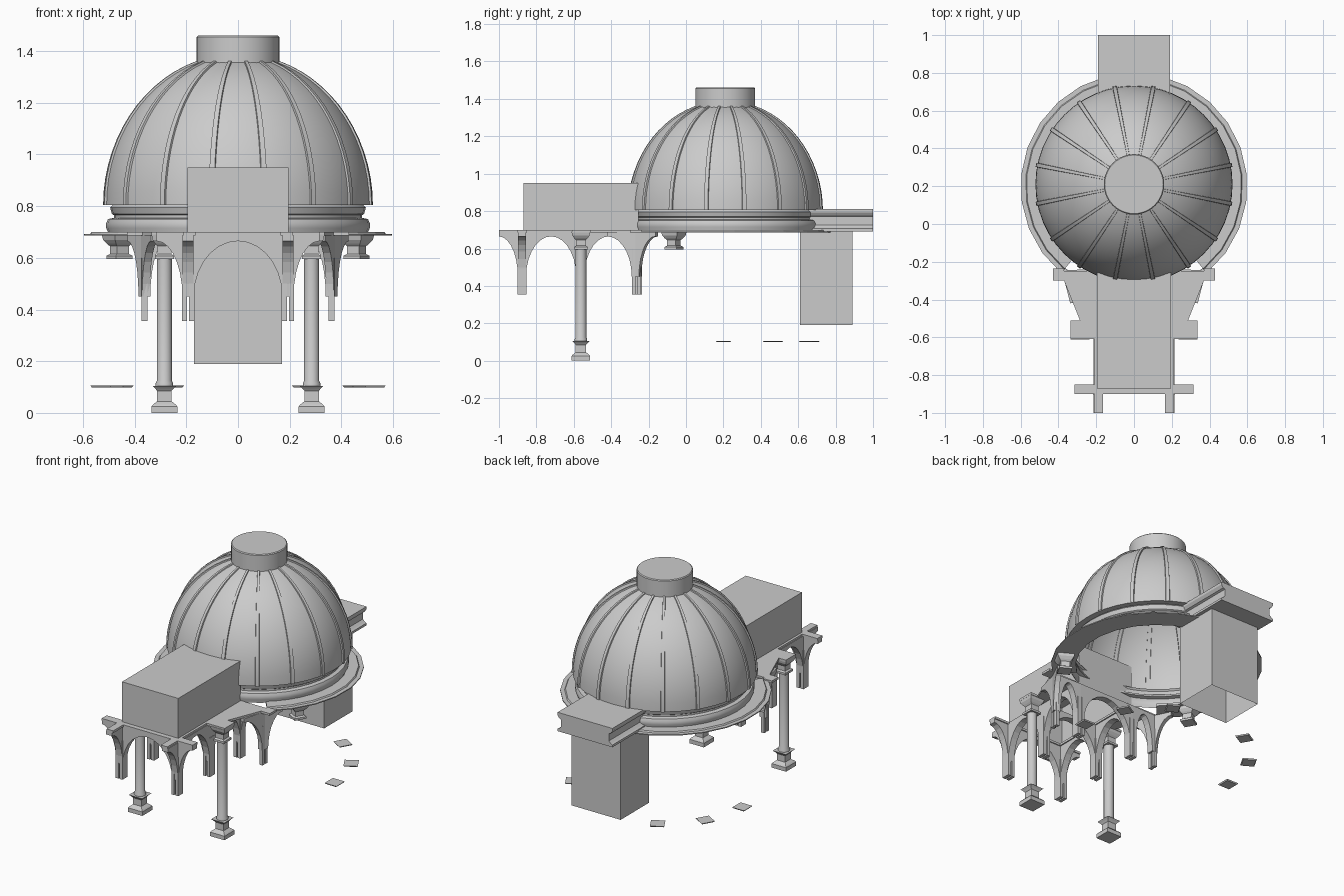
import bpy, bmesh, math
from math import sin, cos, pi, radians, atan2, hypot

if "Cube" in bpy.data.objects:
    bpy.data.objects.remove(bpy.data.objects["Cube"])

CY = 0.21  # dome centre in y


def finish(bm, name, smooth=False):
    bmesh.ops.recalc_face_normals(bm, faces=bm.faces[:])
    me = bpy.data.meshes.new(name)
    bm.to_mesh(me)
    bm.free()
    ob = bpy.data.objects.new(name, me)
    bpy.context.collection.objects.link(ob)
    if smooth:
        bpy.ops.object.select_all(action='DESELECT')
        ob.select_set(True)
        bpy.context.view_layer.objects.active = ob
        bpy.ops.object.shade_smooth_by_angle(angle=radians(35))
    return ob


def box(name, x0, x1, y0, y1, z0, z1, skip=None):
    bm = bmesh.new()
    bmesh.ops.create_cube(bm, size=1)
    for v in bm.verts:
        v.co = (x0 + (v.co.x + .5) * (x1 - x0), y0 + (v.co.y + .5) * (y1 - y0),
                z0 + (v.co.z + .5) * (z1 - z0))
    ob_faces = [f for f in bm.faces if skip == 'bottom' and all(abs(v.co.z - z0) < 1e-5 for v in f.verts)]
    bmesh.ops.delete(bm, geom=ob_faces, context='FACES')
    return finish(bm, name)


def prism(name, pts, vec):
    """Extrude a flat polygon of 3D points along vec."""
    bm = bmesh.new()
    f = bm.faces.new([bm.verts.new(p) for p in pts])
    r = bmesh.ops.extrude_face_region(bm, geom=[f])
    bmesh.ops.translate(bm, vec=vec, verts=[g for g in r['geom'] if isinstance(g, bmesh.types.BMVert)])
    return finish(bm, name)


def lathe(name, prof, n, center, a0=0.0, a1=2 * pi, closed_prof=False, caps=False, smooth=True):
    """Sweep an (r, z) profile around a vertical axis."""
    bm = bmesh.new()
    full = abs(a1 - a0 - 2 * pi) < 1e-4
    rows = []
    for i in range(n if full else n + 1):
        a = a0 + (a1 - a0) * i / n
        rows.append([bm.verts.new((center[0] + r * cos(a), center[1] + r * sin(a), z)) for r, z in prof])
    m = len(prof)
    for i in range(n):
        A, B = rows[i], rows[(i + 1) % len(rows)]
        for j in range(m if closed_prof else m - 1):
            k = (j + 1) % m
            bm.faces.new((A[j], B[j], B[k], A[k]))
    if caps and full:
        bm.faces.new([r[0] for r in rows])
        bm.faces.new([r[-1] for r in rows])
    elif caps:
        bm.faces.new(rows[0])
        bm.faces.new(rows[-1])
    return finish(bm, name, smooth)


def square_lathe(name, prof, x, y, ang=0.0):
    """Square moulding: profile half-widths, turned by ang."""
    return lathe(name, [(h * math.sqrt(2), z) for h, z in prof], 4, (x, y),
                 ang + pi / 4, ang + pi / 4 + 2 * pi, caps=True, smooth=False)


def arch_arm(name, p, q, length, width=0.042):
    """Half arch with solid spandrel from pier p towards q."""
    d = hypot(q[0] - p[0], q[1] - p[1])
    ux, uy = (q[0] - p[0]) / d, (q[1] - p[1]) / d
    prof = [(0, .45), (.022, .45)]
    for i in range(1, 8):
        t = i / 7 * pi / 2
        prof.append((.022 + (length - .022) * (1 - cos(t)), .45 + .215 * sin(t)))
    prof += [(length, .688), (0, .688)]
    ox, oy = -uy * width / 2, ux * width / 2
    prism(name, [(p[0] + u * ux - ox, p[1] + u * uy - oy, z) for u, z in prof], (2 * ox, 2 * oy, 0))


# Dome shell, elliptical profile
def dome_pt(t):
    return .522 * cos(t), .805 + .578 * sin(t)


T = [i / 14 * 1.26 for i in range(15)]
lathe("dome", [(.485, .805)] + [dome_pt(t) for t in T], 48, (0, CY))

# Raised dome ribs
for k in range(16):
    a = (k + .5) * pi / 8
    bm = bmesh.new()
    rows = []
    for t in T:
        r, z = dome_pt(t)
        w = .005 + .008 * cos(t)
        row = []
        for s, o in ((-1, -.006), (-.8, .007), (.8, .007), (1, -.006)):
            rr, zz = r + o * cos(t), z + o * sin(t)
            row.append(bm.verts.new((rr * cos(a) - s * w * sin(a), CY + rr * sin(a) + s * w * cos(a), zz)))
        rows.append(row)
    for A, B in zip(rows, rows[1:]):
        for j in range(3):
            bm.faces.new((A[j], A[j + 1], B[j + 1], B[j]))
    finish(bm, "dome_rib", True)

# Lantern drum on top
lathe("lantern", [(.172, 1.335), (.172, 1.35), (.16, 1.355), (.16, 1.455), (.155, 1.46)], 40, (0, CY), caps=True)

# Moulded drum below the dome
lathe("drum", [(.485, .805), (.495, .795), (.488, .77), (.48, .765), (.48, .755), (.503, .75),
               (.51, .735), (.51, .715), (.503, .70), (.503, .692)], 40, (0, CY))

# Flat ring ledge, open at the front
lathe("ring_ledge", [(.46, .70), (.57, .70), (.575, .692), (.60, .692), (.60, .686), (.46, .686)], 20,
      (0, .2), radians(-50), radians(230), True, True, False)

# Front hall and rear block
box("front_hall", -.195, .195, -.87, -.255, .70, .95, skip='bottom')
box("rear_block", -.17, .17, .61, .89, .19, .69, skip='bottom')

# Rear entablature: moulded section run straight back
half = [(.19, .81), (.19, .793), (.178, .775), (.165, .77), (.165, .725), (.18, .712), (.19, .706), (.19, .692)]
prism("rear_entablature", [(x, .60, z) for x, z in half] + [(-x, .60, z) for x, z in half[::-1]], (0, .40, 0))

# Slab across the front piers
box("front_slab", -.315, .315, -.90, -.85, .686, .70)

CAP = [(.037, .595), (.037, .608), (.027, .615), (.027, .645), (.036, .655), (.046, .67), (.05, .69)]
for s in (-1, 1):
    # Side walkway slab
    plan = [(.165, -.25), (.39, -.25), (.27, -.55), (.225, -.55), (.225, -.61), (.21, -.61), (.21, -1), (.165, -1)]
    prism("side_slab", [(s * x, y, .686) for x, y in plan], (0, 0, .014))
    box("column_slab", *sorted((s * .2, s * .335)), -.61, -.51, .686, .70)
    box("ledge_end", *sorted((s * .37, s * .43)), -.30, -.235, .686, .70)

    # Free-standing column
    cx, cy = s * .285, -.562
    square_lathe("column_base", [(.05, 0), (.05, .025), (.044, .032), (.028, .045), (.028, .085),
                                 (.036, .095), (.046, .105)], cx, cy)
    lathe("column_shaft", [(.034, .10), (.034, .115), (.029, .125), (.029, .60)], 20, (cx, cy), caps=True)
    square_lathe("column_capital", CAP, cx, cy)

    # Ring capital and loose base plates
    for deg in (-30, 0, 30, 60):
        a = radians(deg)
        x, y = s * .53 * cos(a), .2 + .53 * sin(a)
        if deg == -30:
            square_lathe("ring_capital", CAP, x, y, s * a)
        else:
            square_lathe("base_plate", [(.036, .099), (.041, .106)], x, y, s * a)

    # Piers: paired shafts
    front, mid, back, outer = (s * .193, -.877), (s * .193, -.565), (s * .193, -.26), (s * .362, -.265)
    for p in (front, mid, back):
        for o in (-.014, .014):
            box("pier_shaft", p[0] + o - .01, p[0] + o + .01, p[1] - .025, p[1] + .025, .355, .60)
    for o in (-.014, .014):
        box("outer_pier_shaft", outer[0] - .011, outer[0] + .011, outer[1] + o - .01, outer[1] + o + .01, .355, .60)

    # Arch halves springing from the piers
    for p in (front, mid, back):
        arch_arm("cross_arch", p, (0, p[1]), .193)
    arch_arm("side_arch", front, mid, .156)
    arch_arm("side_arch", mid, front, .156)
    arch_arm("side_arch", mid, back, .1525)
    arch_arm("side_arch", back, mid, .1525)
    arch_arm("stub_arch", front, (front[0], -2), .123)
    arch_arm("stub_arch", front, (s * 2, front[1]), .122)
    arch_arm("link_arch", back, outer, .085)
    arch_arm("link_arch", outer, back, .085)
    arch_arm("link_arch", outer, (cx, cy), .157, .03)
    arch_arm("link_arch", outer, (s * .46, -.065), .12, .03)
